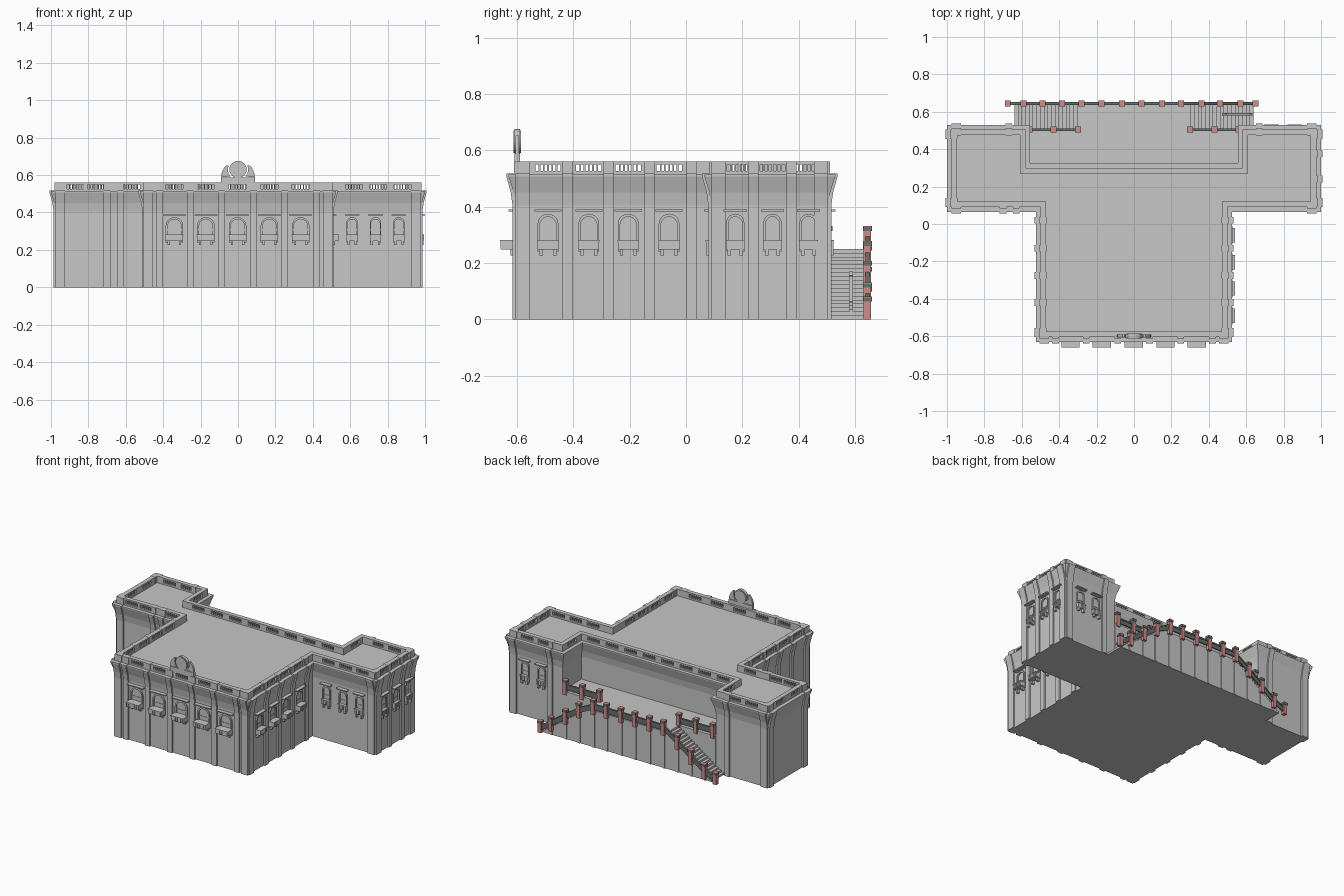
import bpy, bmesh, math
from mathutils import Vector

if "Cube" in bpy.data.objects:
    bpy.data.objects.remove(bpy.data.objects["Cube"])


def material(name, rgb):
    m = bpy.data.materials.new(name)
    m.diffuse_color = (*rgb, 1)
    m.use_nodes = True
    m.node_tree.nodes["Principled BSDF"].inputs["Base Color"].default_value = m.diffuse_color
    return m


STONE = material("grey stone", (0.57, 0.57, 0.57))
RED = material("dusty red", (0.62, 0.27, 0.25))
DARK = material("dark rail", (0.14, 0.16, 0.15))


def finish(bm, name, mat):
    bmesh.ops.recalc_face_normals(bm, faces=bm.faces)
    me = bpy.data.meshes.new(name)
    bm.to_mesh(me)
    bm.free()
    me.materials.append(mat)
    ob = bpy.data.objects.new(name, me)
    bpy.context.collection.objects.link(ob)
    return ob


def prism(bm, a, b):
    a = [bm.verts.new(p) for p in a]
    b = [bm.verts.new(p) for p in b]
    n = len(a)
    bm.faces.new(a)
    bm.faces.new(b[::-1])
    for i in range(n):
        bm.faces.new((a[i], b[i], b[(i + 1) % n], a[(i + 1) % n]))


def frame(px, py, n):
    """Wall coordinates: u along the wall, d outward, z up."""
    t = Vector((-n[1], n[0], 0))
    return lambda u, d, z: Vector((px, py, z)) + t * u + Vector((n[0], n[1], 0)) * d


WORLD = lambda x, y, z: Vector((x, y, z))


def extrude_d(bm, F, poly, d0, d1):
    prism(bm, [F(u, d0, z) for u, z in poly], [F(u, d1, z) for u, z in poly])


def extrude_u(bm, F, poly, u0, u1):
    prism(bm, [F(u0, d, z) for d, z in poly], [F(u1, d, z) for d, z in poly])


def box(bm, F, u0, u1, d0, d1, z0, z1):
    extrude_d(bm, F, [(u0, z0), (u1, z0), (u1, z1), (u0, z1)], d0, d1)


# Footprint, counter-clockwise from the front left corner
FOOT = [(-.5, -.605), (.5, -.605), (.5, .09), (.975, .09), (.975, .505), (.58, .505),
        (.58, .3), (-.58, .3), (-.58, .505), (-.975, .505), (-.975, .09), (-.5, .09)]
N = len(FOOT)
SIDE_Y = [-.49, -.345, -.205, -.06]
PIL_Y = [-.58, -.42, -.275, -.13, .02]
FRONT_X = [-.34, -.172, -.002, .168, .335]
# per edge: pilaster positions, parapet openings (world x or y along the edge)
EDGES = [
    ([-.48, -.42, -.255, -.087, .083, .25, .42, .48], FRONT_X),
    (PIL_Y, SIDE_Y),
    ([.95], [.62, .75, .88]),
    ([.115, .24, .375, .48], [.19, .307, .43]),
    ([.95, .67], [.72, .85]),
    ([], [.40]),
    ([], [-.49 + .14 * i for i in range(8)]),
    ([], [.40]),
    ([-.95, -.67], [-.72, -.85]),
    ([.115, .48], [.21, .37]),
    ([-.95, -.7, -.63], [-.57, -.76, -.87]),
    (PIL_Y, SIDE_Y)]


def edge(i):
    a, b = Vector(FOOT[i]), Vector(FOOT[(i + 1) % N])
    e = (b - a).normalized()
    return a, b, e, (e.y, -e.x)


# Body: footprint lofted with a flared cornice
bm = bmesh.new()
PROFILE = [(0, 0), (0, .405), (.007, .45), (.025, .508), (.025, .515), (-.03, .515)]
rings = []
for off, z in PROFILE:
    ring = []
    for i in range(N):
        n = Vector(edge(i - 1 if i else N - 1)[3]) + Vector(edge(i)[3])
        ring.append(bm.verts.new((FOOT[i][0] + n.x * off, FOOT[i][1] + n.y * off, z)))
    rings.append(ring)
for r, s in zip(rings, rings[1:]):
    for i in range(N):
        j = (i + 1) % N
        bm.faces.new((r[i], r[j], s[j], s[i]))
bm.faces.new(rings[0][::-1])
bm.faces.new(rings[-1])
finish(bm, "building_body", STONE)

# Pilasters and pierced parapet on every wall
pil, par = bmesh.new(), bmesh.new()
P = .011
PIL_PROFILE = [(-.01, 0), (P, 0), (P, .405), (P + .006, .45), (P + .022, .508),
               (P + .022, .517), (.006, .517), (.006, .561), (-.031, .561), (-.031, .517), (-.01, .515)]
for i, (pilasters, openings) in enumerate(EDGES):
    a, b, e, n = edge(i)
    F = frame(a.x, a.y, n)
    L = (b - a).length
    local = lambda c: abs(c - (a.x if abs(e.x) > .5 else a.y))
    for c in pilasters:
        u = local(c)
        w = .025 if min(u, L - u) < .04 else .018
        extrude_u(pil, F, PIL_PROFILE, u - w, u + w)
    # reflex corners need the wall strip to run on into the building
    turn = lambda k: Vector(edge(k % N)[2]).cross(Vector(edge((k + 1) % N)[2])) < 0
    u0, u1 = (-.03 if turn(i - 1) else 0), L + (.03 if turn(i) else 0)
    box(par, F, u0, u1, -.03, 0, .51, .526)
    box(par, F, u0, u1, -.03, 0, .55, .56)
    last = u0
    for u in sorted(local(c) for c in openings):
        box(par, F, last, u - .045, -.03, 0, .526, .55)
        for k in range(1, 6):
            c = u - .045 + k * .015
            box(par, F, c - .003, c + .003, -.025, -.005, .526, .55)
        last = u + .045
    box(par, F, last, u1, -.03, 0, .526, .55)
finish(pil, "pilasters", STONE)
finish(par, "pierced_parapet", STONE)


# Arched windows with hood, balcony and brackets
def arch(w, z0, z1, n=10):
    pts = [(-w, z0)]
    pts += [(-w * math.cos(math.pi * k / n), z1 - w + w * math.sin(math.pi * k / n)) for k in range(n + 1)]
    return pts + [(w, z0)]


def window(bm, hood, F, w, depth):
    outer, inner = arch(w, .24, .375), arch(w * .78, .24, .364)
    for k in range(len(outer) - 1):
        extrude_d(bm, F, [outer[k], outer[k + 1], inner[k + 1], inner[k]], -.002, .009)
    box(bm, F, -w * .78, w * .78, -.002, .003, .305, .311)
    box(hood, F, -w * 1.3, w * 1.3, -.002, .026, .383, .390)
    box(bm, F, -w, w, -.002, depth - .004, .248, .276)
    box(bm, F, -w * 1.04, w * 1.04, -.002, depth, .276, .282)
    for k in range(-3, 4):
        box(bm, F, k * w * .3 - .002, k * w * .3 + .002, 0, depth - .001, .250, .276)
    for s in (-1, 1):
        box(bm, F, s * w * .65 - .006, s * w * .65 + .006, -.002, .018, .226, .25)


win, hood = bmesh.new(), bmesh.new()
for x in FRONT_X:
    window(win, hood, frame(x, -.605, (0, -1)), .047, .055)
for y in SIDE_Y:
    window(win, hood, frame(.5, y, (1, 0)), .037, .04)
for x in (.61, .735, .86):
    window(win, hood, frame(x, .09, (0, -1)), .03, .02)
for y in (.175, .307, .435):
    window(win, hood, frame(.975, y, (1, 0)), .032, .02)
for x in (.735, .86):
    window(win, hood, frame(x, .505, (0, 1)), .03, .02)
finish(win, "arched_windows", STONE)
finish(hood, "window_hoods", STONE)

# Roof crest: base, two horns and a round disc
bm = bmesh.new()
box(bm, WORLD, -.09, .09, -.608, -.59, .555, .588)
for s in (-1, 1):
    out = [(s * .09 * math.cos(t), .588 + .09 * math.sin(t)) for t in (0, .2, .4, .6, .8)]
    inn = [(s * .055 * math.cos(t), .63 + .055 * math.sin(t)) for t in (.4, 0, -.4, -.75)]
    extrude_d(bm, WORLD, out + inn, -.606, -.592)
for r, d in ((.046, .010), (.04, .014)):
    disc = [(r * math.cos(k * math.pi / 12), .63 + r * math.sin(k * math.pi / 12)) for k in range(24)]
    extrude_d(bm, WORLD, disc, -.599 - d, -.599 + d)
finish(bm, "roof_crest", STONE)

# Raised rear terrace with a flight of steps at each end
bm = bmesh.new()
box(bm, WORLD, -.58, .58, .28, .51, 0, .25)
STEPS, TOP, END = 18, .285, .64
right = []
for k in range(STEPS):
    z = .25 * (1 - k / STEPS)
    right += [(TOP + (END - TOP) * k / STEPS, z), (TOP + (END - TOP) * (k + 1) / STEPS, z)]
right.append((END, 0))
extrude_d(bm, WORLD, [(-x, z) for x, z in right[::-1]] + right, .505, .636)
finish(bm, "terrace_and_steps", STONE)


def floor(x):
    return .25 * min(1, max(0, (END - abs(x)) / (END - TOP)))


# Balustrades: red posts with dark flared caps, dark rails between
post, collar, rail = bmesh.new(), bmesh.new(), bmesh.new()


def balustrade(xs, y, height):
    for x in xs:
        z = height(x)
        box(post, WORLD, x - .013, x + .013, y - .013, y + .013, max(0, z - .02), z + .066)
        box(collar, WORLD, x - .0155, x + .0155, y - .0155, y + .0155, z + .064, z + .077)
        box(post, WORLD, x - .016, x + .016, y - .016, y + .016, z + .077, z + .081)
    for a, b in zip(xs, xs[1:]):
        za, zb = height(a), height(b)
        for lo, hi, t in ((.012, .04, .004), (.04, .05, .007)):
            extrude_d(rail, WORLD, [(a, za + lo), (b, zb + lo), (b, zb + hi), (a, za + hi)], y - t, y + t)


OUTER = [-.675, -.59, -.49, -.385, -.28, -.175, -.065, .04, .15, .25, .36, .46, .57, .65]
balustrade(OUTER, .644, floor)
for s in (-1, 1):
    balustrade([s * .3, s * .43, s * .558], .504, lambda x: .25)
finish(post, "balustrade_posts", RED)
finish(collar, "post_caps", DARK)
finish(rail, "balustrade_rails", DARK)

# Thin ribs on the terrace wall below the posts
bm = bmesh.new()
for x in OUTER[1:-1]:
    box(bm, WORLD, x - .006, x + .006, .63, .642, 0, floor(x))
finish(bm, "terrace_wall_ribs", STONE)

# Hand rail in the middle of the right-hand steps
bm = bmesh.new()
for x in (.49, .62):
    box(bm, WORLD, x - .005, x + .005, .58, .592, floor(x) - .01, floor(x) + .05)
extrude_d(bm, WORLD, [(.47, floor(.47) + .035), (.64, .035), (.64, .05), (.47, floor(.47) + .05)], .579, .593)
finish(bm, "step_hand_rail", STONE)
